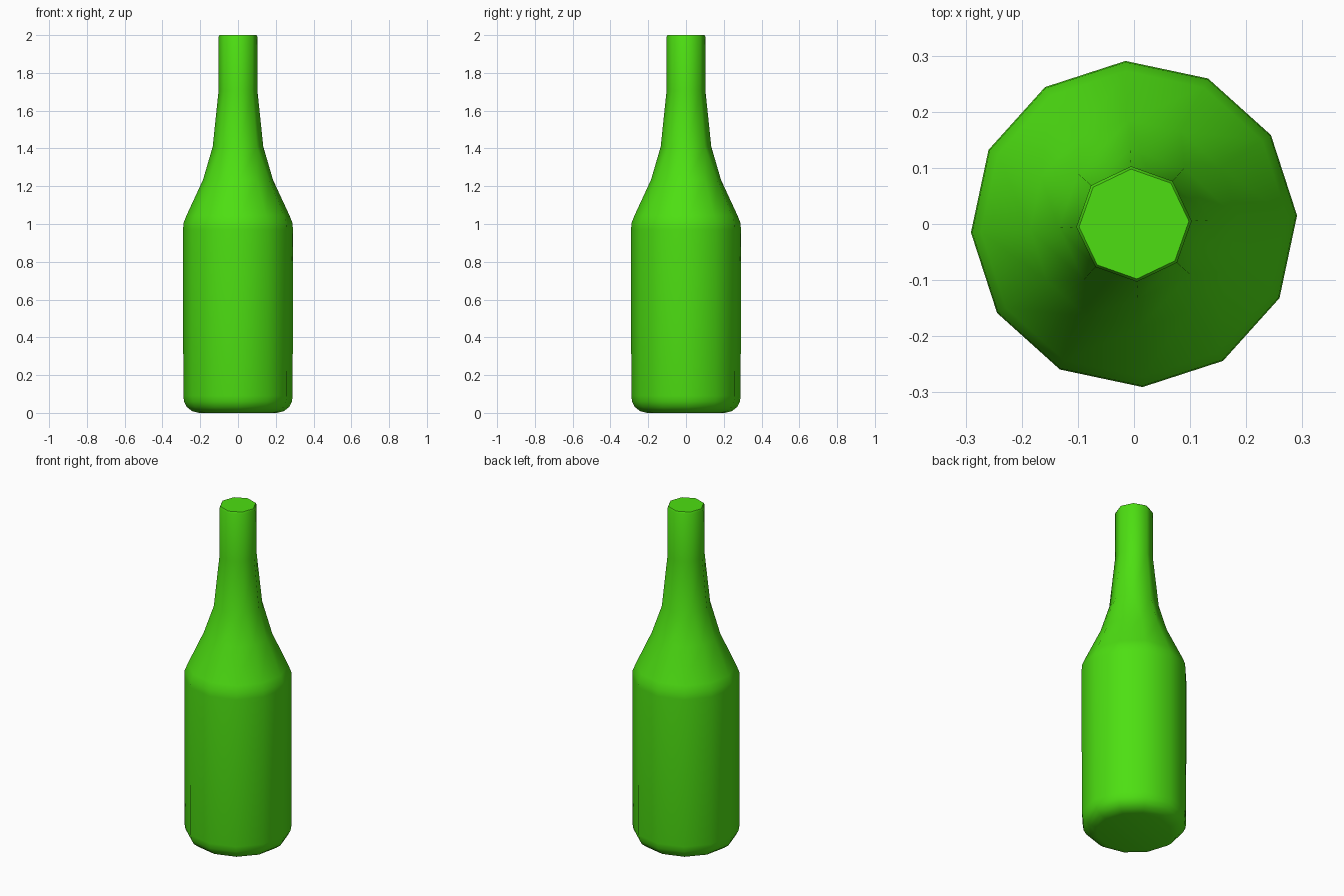
import bpy, bmesh, math

if "Cube" in bpy.data.objects:
    bpy.data.objects.remove(bpy.data.objects["Cube"])

glass = bpy.data.materials.new("bottle green")
glass.diffuse_color = (0.075, 0.74, 0.006, 1)
glass.use_nodes = True
glass.node_tree.nodes["Principled BSDF"].inputs["Base Color"].default_value = glass.diffuse_color

TURN = math.radians(3)          # slight twist of all rings
bm = bmesh.new()


def ring(sides, r, z):
    return [bm.verts.new((r * math.cos(TURN + math.tau * i / sides),
                          r * math.sin(TURN + math.tau * i / sides), z))
            for i in range(sides)]


def skin(a, b):
    n = len(a)
    for i in range(n):
        j = (i + 1) % n
        bm.faces.new((a[i], a[j], b[j], b[i]))


def loft(sides, profile):
    rings = [ring(sides, r, z) for r, z in profile]
    for a, b in zip(rings, rings[1:]):
        skin(a, b)
    return rings


# twelve-sided body with rounded foot and shoulder
body = loft(12, [(0.205, 0), (0.243, 0.009), (0.271, 0.031), (0.285, 0.058),
                 (0.290, 0.09), (0.291, 0.97), (0.289, 1.005),
                 (0.273, 1.045), (0.185, 1.235)])
bm.faces.new(body[0][::-1])

# eight-sided neck with a small bevel at the lip
neck = loft(8, [(0.134, 1.41), (0.103, 1.705), (0.103, 1.99), (0.098, 2.0)])
bm.faces.new(neck[-1])

# transition from twelve to eight sides, one quarter at a time
A, B = body[-1], neck[0]
for q in range(4):
    a = [A[(3 * q + k) % 12] for k in range(4)]
    b = [B[(2 * q + k) % 8] for k in range(3)]
    bm.faces.new((a[0], a[1], b[1], b[0]))
    bm.faces.new((a[1], a[2], b[1]))
    bm.faces.new((a[2], a[3], b[2], b[1]))

bmesh.ops.recalc_face_normals(bm, faces=bm.faces)
mesh = bpy.data.meshes.new("bottle")
bm.to_mesh(mesh)
bm.free()
mesh.materials.append(glass)
bottle = bpy.data.objects.new("bottle", mesh)
bpy.context.collection.objects.link(bottle)

# smooth sides, crisp lip
bpy.context.view_layer.objects.active = bottle
bottle.select_set(True)
bpy.ops.object.shade_smooth_by_angle(angle=math.radians(46))
